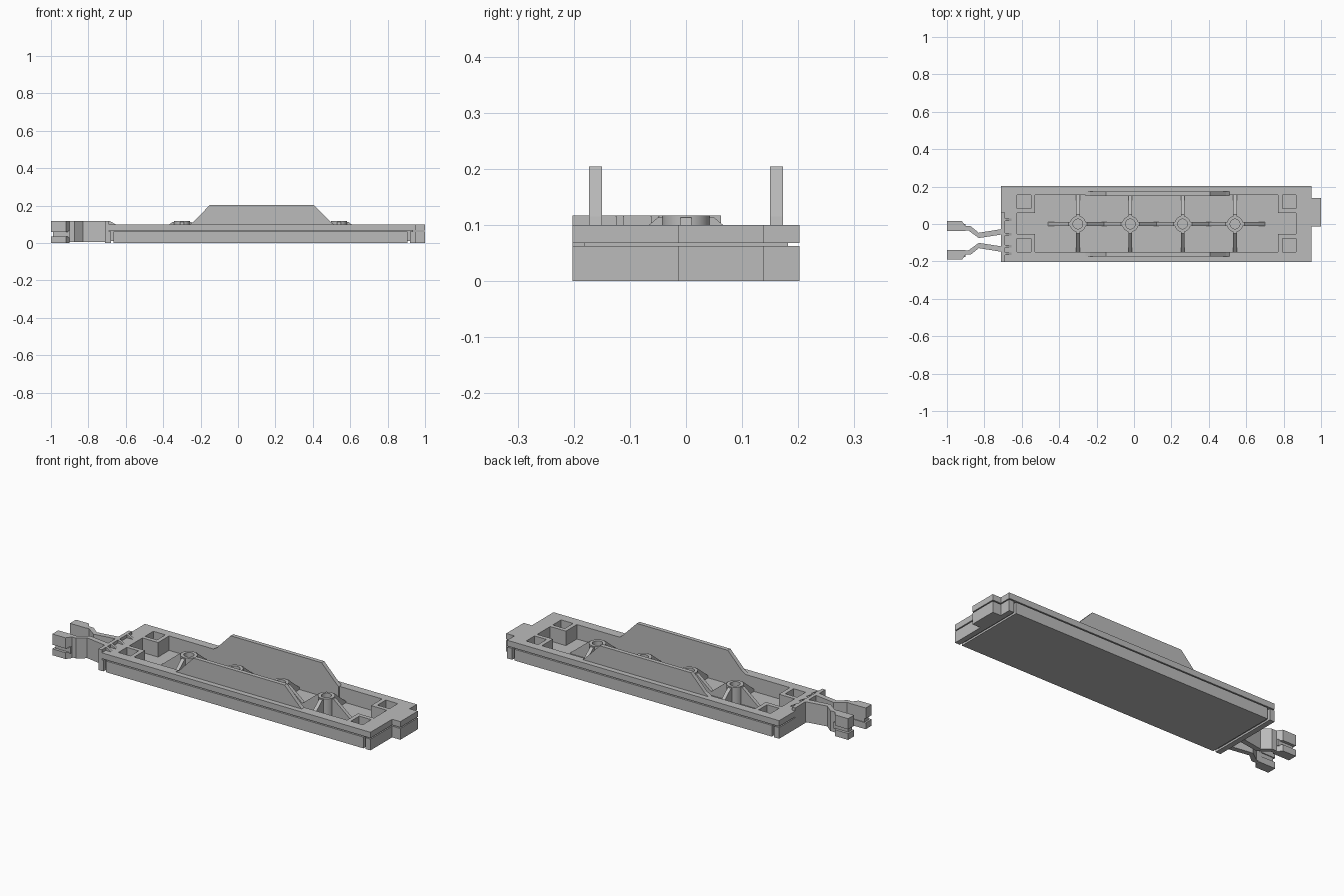
import bpy, bmesh, math
from mathutils import Matrix, Vector

cube = bpy.data.objects.get("Cube")
if cube:
    bpy.data.objects.remove(cube, do_unlink=True)

gray = bpy.data.materials.new("plain gray")
gray.use_nodes = True
gray.diffuse_color = (0.5, 0.5, 0.5, 1)
gray.node_tree.nodes["Principled BSDF"].inputs["Base Color"].default_value = (0.5, 0.5, 0.5, 1)

UPRIGHT = Matrix.Rotation(math.pi / 2, 4, 'X')  # turns an xy outline into an xz one


def prism(bm, outline, low, high, matrix=Matrix()):
    """Extrude a flat outline from low to high, then place it."""
    base = bm.faces.new([bm.verts.new((x, y, low)) for x, y in outline])
    top = bmesh.ops.extrude_face_region(bm, geom=[base])["geom"]
    moved = [v for v in top if isinstance(v, bmesh.types.BMVert)]
    bmesh.ops.translate(bm, verts=moved, vec=(0, 0, high - low))
    bmesh.ops.transform(bm, matrix=matrix, verts=list(base.verts) + moved)


def rect(x0, x1, y0, y1):
    return [(x0, y0), (x1, y0), (x1, y1), (x0, y1)]


def finish(name, bm):
    bmesh.ops.recalc_face_normals(bm, faces=bm.faces)
    mesh = bpy.data.meshes.new(name)
    bm.to_mesh(mesh)
    bm.free()
    mesh.materials.append(gray)
    obj = bpy.data.objects.new(name, mesh)
    bpy.context.collection.objects.link(obj)
    return obj


def solid(name, *parts):
    bm = bmesh.new()
    for part in parts:
        prism(bm, *part)
    return finish(name, bm)


FLOOR, DECK, POST_TOP = 0.02, 0.1, 0.117
LEFT, RIGHT, SIDE = -0.71, 0.95, 0.202
TAB = (-0.013, 0.139)

# Tray layers: lower block, recessed seam core and overhanging deck
end_outline = [(0.92, -SIDE), (RIGHT, -SIDE), (RIGHT, TAB[0]), (1, TAB[0]),
               (1, TAB[1]), (RIGHT, TAB[1]), (RIGHT, SIDE), (0.92, SIDE)]
deck_outline = [(LEFT, -SIDE)] + end_outline[1:-1] + [(LEFT, SIDE)]
lower = solid("lower_block", (rect(-0.665, 0.907, -SIDE, SIDE), 0, 0.062))
core = solid("seam_core", (rect(-0.69, 0.935, -0.182, 0.182), 0.01, 0.075))
deck = solid("deck", (deck_outline, 0.068, DECK))
solid("right_end_plate", (end_outline, 0, 0.062))
solid("left_end_plate", (rect(LEFT, -0.68, -SIDE, SIDE), 0, 0.062))

# Recess with walled square pockets in its corners
X0, X1, Y0, Y1 = -0.625, 0.867, -0.15, 0.155
WALL, POCKET = 0.096, 0.073
recess = [(X0 + WALL, Y0), (X1 - WALL, Y0), (X1 - WALL, Y0 + WALL), (X1, Y0 + WALL),
          (X1, Y1 - WALL), (X1 - WALL, Y1 - WALL), (X1 - WALL, Y1), (X0 + WALL, Y1),
          (X0 + WALL, Y1 - WALL), (X0, Y1 - WALL), (X0, Y0 + WALL), (X0 + WALL, Y0 + WALL)]
pockets = [rect(x, x + POCKET, y, y + POCKET)
           for x in (X0, X1 - POCKET) for y in (Y0, Y1 - POCKET)]
cutter = solid("recess_cutter", *[(o, FLOOR, 0.3) for o in [recess] + pockets])
cutter.hide_render = True
for obj in (lower, core, deck):
    mod = obj.modifiers.new("recess", 'BOOLEAN')
    mod.operation, mod.solver, mod.object = 'DIFFERENCE', 'EXACT', cutter
    bpy.context.view_layer.objects.active = obj
    bpy.ops.object.modifier_apply(modifier=mod.name)
bpy.data.objects.remove(cutter, do_unlink=True)

# Tall trapezoid side fins
fin = [(-0.26, FLOOR), (-0.26, DECK), (-0.235, 0.115), (-0.15, 0.204), (0.405, 0.204),
       (0.492, 0.115), (0.51, DECK), (0.51, FLOOR)]
for name, y in (("front_fin", -0.173), ("back_fin", 0.15)):
    solid(name, (fin, -y - 0.023, -y, UPRIGHT))

# Hollow posts, each braced by four sloping gussets
for i in range(4):
    x = -0.3 + 0.28 * i
    place = Matrix.Translation((x, 0, 0))
    bm = bmesh.new()
    ring = [(0.026, FLOOR), (0.043, FLOOR), (0.043, POST_TOP), (0.026, POST_TOP)]
    profile = bm.faces.new([bm.verts.new((r, 0, z)) for r, z in ring])
    edges = list(profile.edges)
    bmesh.ops.delete(bm, geom=[profile], context='FACES_ONLY')
    bmesh.ops.spin(bm, geom=edges, axis=(0, 0, 1), cent=(0, 0, 0),
                   angle=math.tau, steps=32, use_merge=True)
    bmesh.ops.remove_doubles(bm, verts=bm.verts, dist=0.0001)
    bmesh.ops.translate(bm, verts=bm.verts, vec=(x, 0, 0))
    post = finish(f"post_{i + 1}", bm)
    bpy.ops.object.select_all(action='DESELECT')
    post.select_set(True)
    bpy.context.view_layer.objects.active = post
    bpy.ops.object.shade_smooth_by_angle(angle=math.radians(35))
    gusset = [(0.035, FLOOR), (0.16, FLOOR), (0.16, 0.024), (0.05, 0.113), (0.035, 0.113)]
    solid(f"post_{i + 1}_gussets", *[
        (gusset, -0.01, 0.01, place @ Matrix.Rotation(a * math.pi / 2, 4, 'Z') @ UPRIGHT)
        for a in range(4)])

# Crossbar at the left end with small sloping hooks
solid("crossbar", (rect(LEFT, -0.69, -SIDE, 0.062), 0.06, POST_TOP))
hook = [(-0.7, 0.09), (-0.655, 0.09), (-0.655, DECK), (-0.685, POST_TOP), (-0.7, POST_TOP)]
solid("hooks", *[(hook, -y - 0.007, -y + 0.007, UPRIGHT)
                 for y in (0.023, -0.055, -0.118, -0.16)])

# Pair of bent clip arms with slotted jaws, mirrored about their own midline
MID = -0.088
arm = [(-0.92, -0.035), (-0.92, 0), (-0.9, -0.012), (-0.873, -0.012), (-0.83, -0.047),
       (-0.7, -0.026), (-0.7, -0.055), (-0.83, -0.075), (-0.885, -0.035)]
jaw = [(-1, -0.037), (-0.9, -0.037), (-0.9, -0.012), (-0.92, 0.015), (-1, 0.015)]
slot = rect(-0.99, -0.9, -0.032, 0)
for name, sign in (("back_clip", 1), ("front_clip", -1)):
    flip = (Matrix.Translation((0, MID, 0)) @ Matrix.Diagonal(Vector((1, sign, 1, 1)))
            @ Matrix.Translation((0, -MID, 0)))
    solid(name + "_arm", (arm, 0.005, POST_TOP, flip))
    solid(name + "_jaw", (jaw, 0, 0.035, flip), (slot, 0.03, 0.065, flip),
          (jaw, 0.058, POST_TOP, flip))
